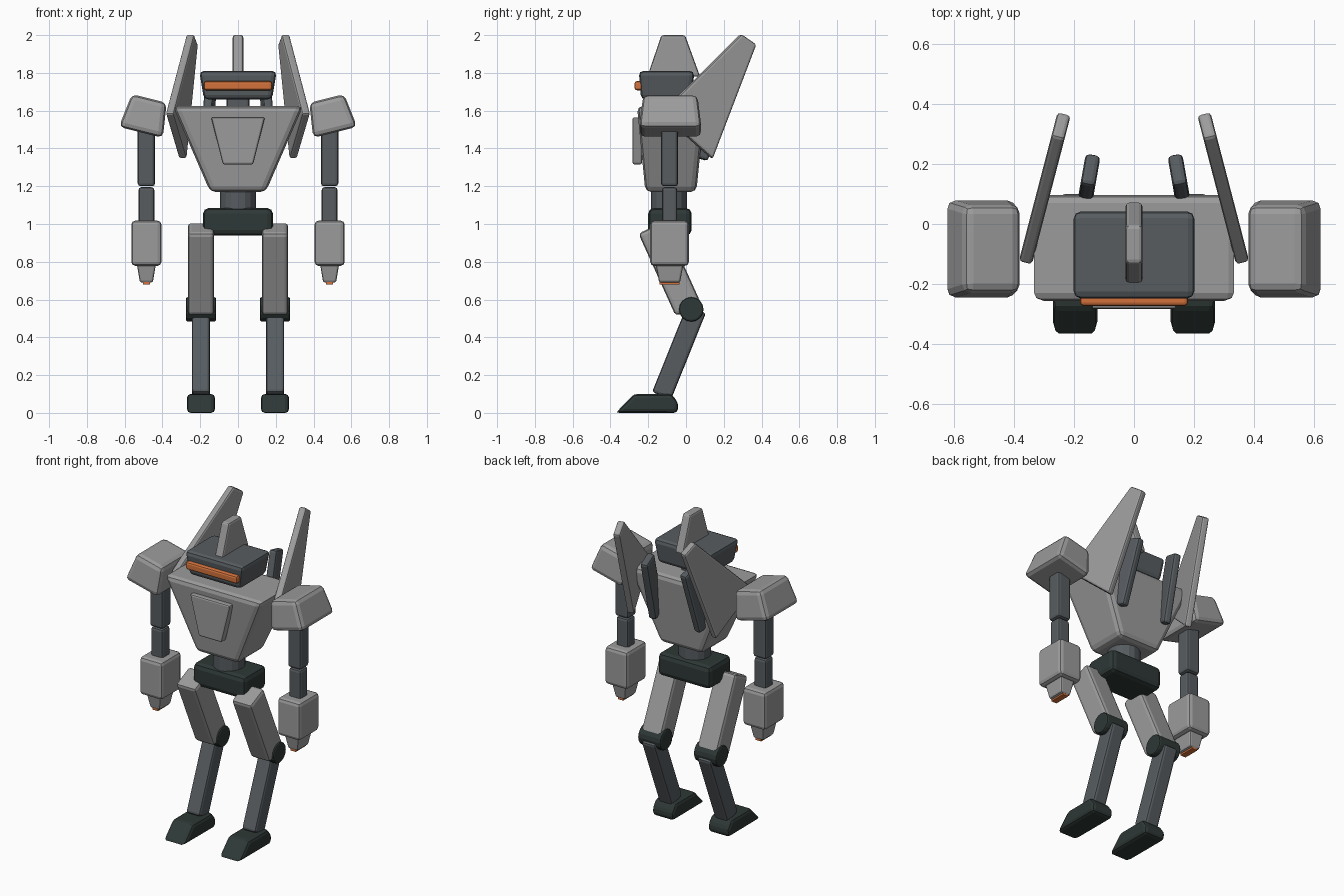
import bpy, bmesh
from math import radians

if "Cube" in bpy.data.objects:
    bpy.data.objects.remove(bpy.data.objects["Cube"])


def material(name, rgb):
    m = bpy.data.materials.new(name)
    m.use_nodes = True
    color = (*rgb, 1)
    m.diffuse_color = color
    m.node_tree.nodes["Principled BSDF"].inputs["Base Color"].default_value = color
    return m


LIGHT = material("light_grey_armour", (.33, .33, .33))
STEEL = material("blue_grey_frame", (.095, .108, .118))
DARK = material("dark_green_joints", (.027, .040, .037))
GLOW = material("orange_glow", (.65, .17, .045))


def finish(name, bm, mat, loc, rot, bevel):
    bmesh.ops.recalc_face_normals(bm, faces=bm.faces)
    mesh = bpy.data.meshes.new(name)
    bm.to_mesh(mesh)
    bm.free()
    mesh.materials.append(mat)
    ob = bpy.data.objects.new(name, mesh)
    bpy.context.collection.objects.link(ob)
    ob.location = loc
    ob.rotation_euler = [radians(a) for a in rot]
    if bevel:
        mod = ob.modifiers.new("edge_bevel", "BEVEL")
        mod.width = bevel
        mod.segments = 2
        mod.limit_method = "ANGLE"
        mod.angle_limit = radians(35)
    return ob


def block(name, mat, loc, size, top=(1, 1), rot=(0, 0, 0), bevel=.015):
    """Box centred on loc; top scales the upper face in x and y."""
    bm = bmesh.new()
    bmesh.ops.create_cube(bm, size=1)
    for v in bm.verts:
        k = top if v.co.z > 0 else (1, 1)
        v.co.x *= size[0] * k[0]
        v.co.y *= size[1] * k[1]
        v.co.z *= size[2]
    return finish(name, bm, mat, loc, rot, bevel)


def plate(name, mat, profile, thick, x=0, yaw=0, bevel=.012):
    """Side profile in y and z, extruded along x."""
    bm = bmesh.new()
    face = bm.faces.new([bm.verts.new((-thick / 2, y, z)) for y, z in profile])
    ext = bmesh.ops.extrude_face_region(bm, geom=[face])
    verts = [g for g in ext["geom"] if isinstance(g, bmesh.types.BMVert)]
    bmesh.ops.translate(bm, verts=verts, vec=(thick, 0, 0))
    return finish(name, bm, mat, (x, 0, 0), (0, 0, yaw), bevel)


def drum(name, mat, loc, radius, depth, rot=(0, 0, 0), bevel=.01):
    bm = bmesh.new()
    bmesh.ops.create_cone(bm, cap_ends=True, segments=16, radius1=radius,
                          radius2=radius, depth=depth)
    return finish(name, bm, mat, loc, rot, bevel)


# Torso, waist and pelvis
block("torso", LIGHT, (0, -.08, 1.397), (.294, .27, .455), (2.34, 1.33), bevel=.03)
block("chest_plate", LIGHT, (0, -.258, 1.44), (.16, .05, .25), (1.78, 1), bevel=.01)
drum("waist", STEEL, (0, -.09, 1.13), .095, .16, bevel=0)
block("pelvis", DARK, (0, -.085, 1.012), (.37, .23, .145), bevel=.03)

# Head with visor and crest
block("neck", STEEL, (0, -.09, 1.64), (.12, .12, .08))
block("head", STEEL, (0, -.103, 1.735), (.36, .27, .152), (1.14, 1.09), bevel=.025)
block("visor", GLOW, (0, -.25, 1.732), (.36, .045, .048), bevel=.012)
plate("head_crest", LIGHT, [(-.205, 1.78), (-.13, 2), (-.005, 2), (.075, 1.78)], .056)

# Paired parts: +x is the left
for side, s in (("left", 1), ("right", -1)):
    # Back wings and thruster fins
    plate(side + "_wing", LIGHT,
          [(-.138, 1.585), (.3, 2.005), (.382, 1.95), (.143, 1.345)],
          .045, x=.328 * s, yaw=14.6 * s)
    block(side + "_back_fin", STEEL, (.155 * s, .122, 1.55), (.05, .11, .42),
          rot=(-17, 0, 10 * s))

    # Arm
    ax, ay = .485 * s, -.087
    block(side + "_shoulder", LIGHT, (.492 * s, -.083, 1.575), (.24, .33, .185),
          (.79, .87), rot=(0, -14 * s, 0), bevel=.028)
    block(side + "_upper_arm", STEEL, (ax, ay, 1.36), (.092, .09, .32))
    block(side + "_lower_arm", STEEL, (ax, ay, 1.09), (.084, .08, .21))
    block(side + "_gauntlet", LIGHT, (ax, ay, .898), (.16, .205, .24), bevel=.022)
    block(side + "_muzzle", LIGHT, (ax, ay, .74), (.068, .11, .1), (1.5, 1.35),
          bevel=.01)
    block(side + "_muzzle_glow", GLOW, (ax, ay, .689), (.038, .105, .018), bevel=0)

    # Leg
    lx = .196 * s
    block(side + "_thigh", LIGHT, (lx, -.085, .762), (.14, .15, .48),
          rot=(24.3, 0, 0), bevel=.02)
    drum(side + "_knee", DARK, (lx, .028, .548), .065, .16, rot=(0, 90, 0))
    block(side + "_shin", STEEL, (lx, -.037, .32), (.096, .108, .495),
          rot=(-21.9, 0, 0))
    plate(side + "_foot", DARK,
          [(-.372, 0), (-.275, .1), (-.075, .1), (-.04, .05), (-.045, 0)],
          .148, x=lx, bevel=.02)
